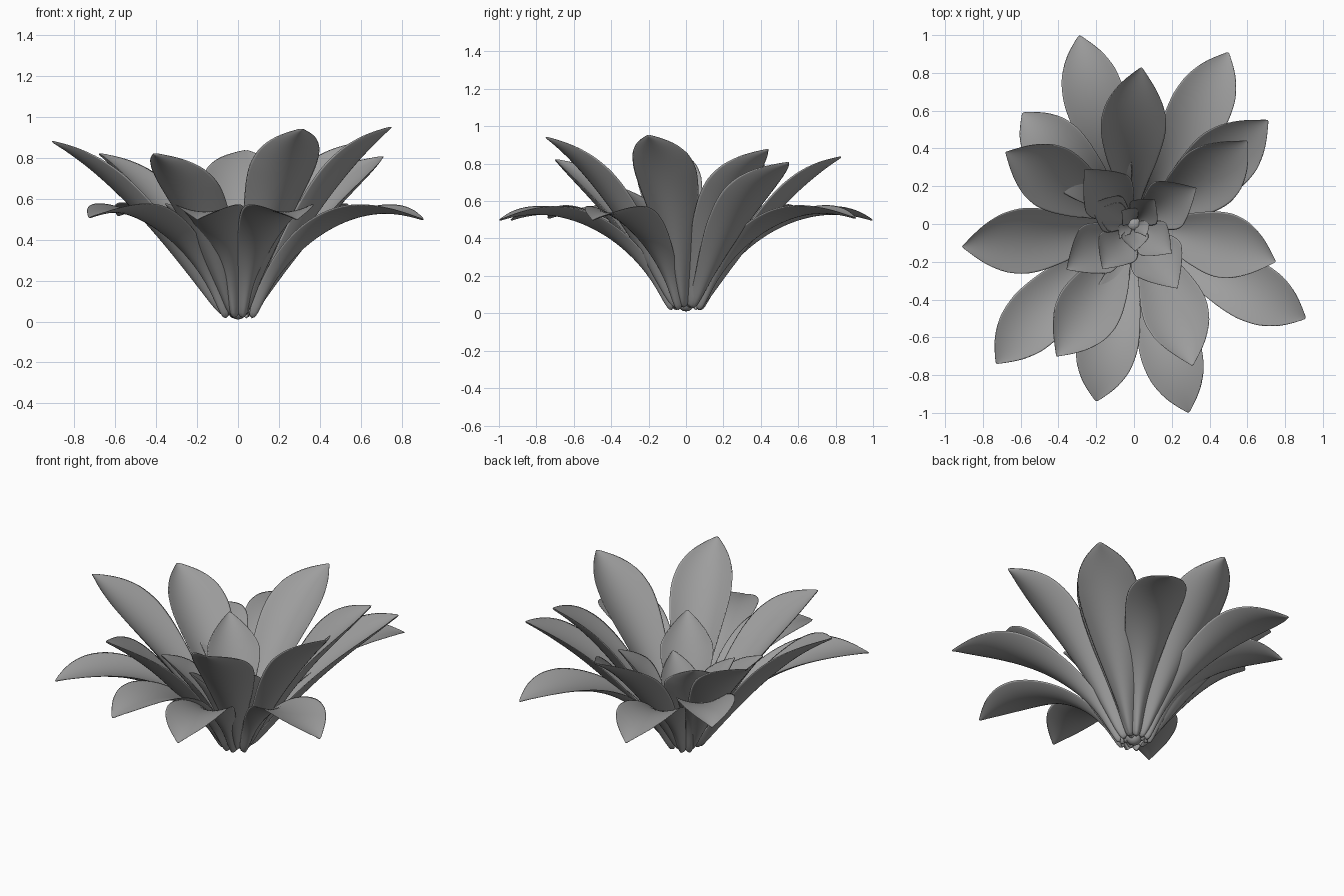
import bpy, bmesh, math
from mathutils import Vector

if "Cube" in bpy.data.objects:
    bpy.data.objects.remove(bpy.data.objects["Cube"])

UP = Vector((0, 0, 1))
# half-width along the petal (t, relative width)
WIDTH = [(0, .12), (.03, .18), (.1, .21), (.2, .31), (.35, .53), (.5, .77), (.65, .96), (.74, 1),
         (.83, .88), (.9, .63), (.95, .35), (.98, .15), (1, .02)]
# inner petals taper in straighter lines to a sharper tip
WIDTH_IN = [(0, .12), (.03, .2), (.1, .24), (.3, .5), (.5, .8), (.65, 1), (.73, .97),
            (.83, .7), (.92, .36), (1, .02)]

grey = bpy.data.materials.new("petal_grey")
grey.diffuse_color = (.34, .34, .34, 1)
grey.use_nodes = True
grey.node_tree.nodes["Principled BSDF"].inputs["Base Color"].default_value = grey.diffuse_color


def width_at(t, table):
    for (a, wa), (b, wb) in zip(table, table[1:]):
        if t <= b:
            return wa + (wb - wa) * (t - a) / (b - a)
    return table[-1][1]


def petal(name, ang, tip, half_w, low=False, base_r=.06, base_z=.03, thick=.03, cup=.42,
          table=WIDTH):
    """Cupped pointed petal, lens-shaped in section, swept from the base to its tip."""
    tip = Vector(tip)
    d = Vector((math.cos(math.radians(ang)), math.sin(math.radians(ang)), 0))
    R, Z = math.hypot(tip.x, tip.y), tip.z
    p0 = d * base_r + UP * base_z
    if low:
        p1, p2 = d * .21 * R + UP * .375, d * .62 * R + UP * .64
    else:
        p1, p2 = d * .28 * R + UP * .31 * Z, d * .6 * R + UP * .76 * Z
    rows, cols = 20, 8
    bm = bmesh.new()
    rings = []
    for i in range(rows + 1):
        t = 1 - (1 - i / rows) ** 1.25          # denser rows near the tip
        s = 1 - t
        c = p0 * s**3 + p1 * 3*s*s*t + p2 * 3*s*t*t + tip * t**3
        T = ((p1 - p0) * s*s + (p2 - p1) * 2*s*t + (tip - p2) * t*t).normalized()
        S = UP.cross(T).normalized()
        N = T.cross(S)
        w = half_w * width_at(t, table)
        k = cup * (1.1 - .6 * t) if low else cup * (1.4 - .6 * t)
        h = thick * min(1, .6 + 6 * t) * (1 - .75 * t)
        vs = [2 * j / cols - 1 for j in range(cols + 1)]
        top = [c + S * w * v + N * w * k * v * v for v in vs]
        under = [c + S * w * v + N * (w * k * v * v - h * (1 - v * v)) for v in vs[-2:0:-1]]
        rings.append([bm.verts.new(p) for p in top + under])
    n = len(rings[0])
    for a, b in zip(rings, rings[1:]):
        for j in range(n):
            bm.faces.new((a[j], b[j], b[(j + 1) % n], a[(j + 1) % n]))
    bm.faces.new(rings[0])
    bm.faces.new(rings[-1][::-1])
    bmesh.ops.recalc_face_normals(bm, faces=bm.faces)
    me = bpy.data.meshes.new(name)
    bm.to_mesh(me)
    bm.free()
    me.materials.append(grey)
    for p in me.polygons:
        p.use_smooth = True
    ob = bpy.data.objects.new(name, me)
    bpy.context.collection.objects.link(ob)
    m = ob.modifiers.new("smooth", "SUBSURF")
    m.levels = m.render_levels = 1


# low arching outer petals: body angle, tip
low = [(109, (-.29, 1.0, .5)), (59, (.50, .91, .51)), (-31, (.91, -.5, .5)),
       (-74, (.29, -1.0, .5)), (-103, (-.2, -.94, .5)), (-139, (-.73, -.74, .51)),
       (138, (-.59, .59, .52))]
for i, (a, tip) in enumerate(low):
    petal(f"outer_petal_{i}", a, tip, .18, True, .075, .015)

# tall spreading petals
tall = [(93, (.04, .83, .84)), (34, (.71, .55, .81)), (28, (.60, .44, .88)),
        (-12, (.75, -.2, .955)), (-62, (.31, -.75, .945)), (-116, (-.41, -.70, .825)),
        (-170, (-.91, -.12, .885)), (150, (-.68, .38, .825))]
for i, (a, tip) in enumerate(tall):
    petal(f"tall_petal_{i}", a, tip, .192, base_r=.055)

# upright inner petals, shrinking in a spiral: body angle, tip radius, tip height, half width
inner = [(132, .39, .67, .165), (-56, .41, .67, .165), (30, .38, .60, .155), (-146, .43, .58, .16),
         (-125, .29, .52, .13), (-38, .25, .50, .12), (155, .25, .47, .115), (50, .17, .42, .1),
         (160, .21, .40, .09), (-85, .13, .34, .08), (120, .11, .30, .065), (-20, .08, .27, .05),
         (-155, .06, .24, .04)]
for i, (a, r, z, w) in enumerate(inner):
    r2 = math.radians(a)
    f = max(0, i - 8) / 4                       # heart of the spiral sits slightly off centre
    tip = (r * math.cos(r2) - .02 * f, r * math.sin(r2) - .05 * f, z)
    petal(f"inner_petal_{i}", a, tip, w, base_r=max(.012, .042 - .003 * i), base_z=.03,
          thick=.018, table=WIDTH_IN)

# small core joining the petal bases
bpy.ops.mesh.primitive_uv_sphere_add(segments=16, ring_count=8, radius=.045, location=(0, 0, .055))
core = bpy.context.object
core.name = "base_core"
core.data.materials.append(grey)
bpy.ops.object.shade_smooth()
